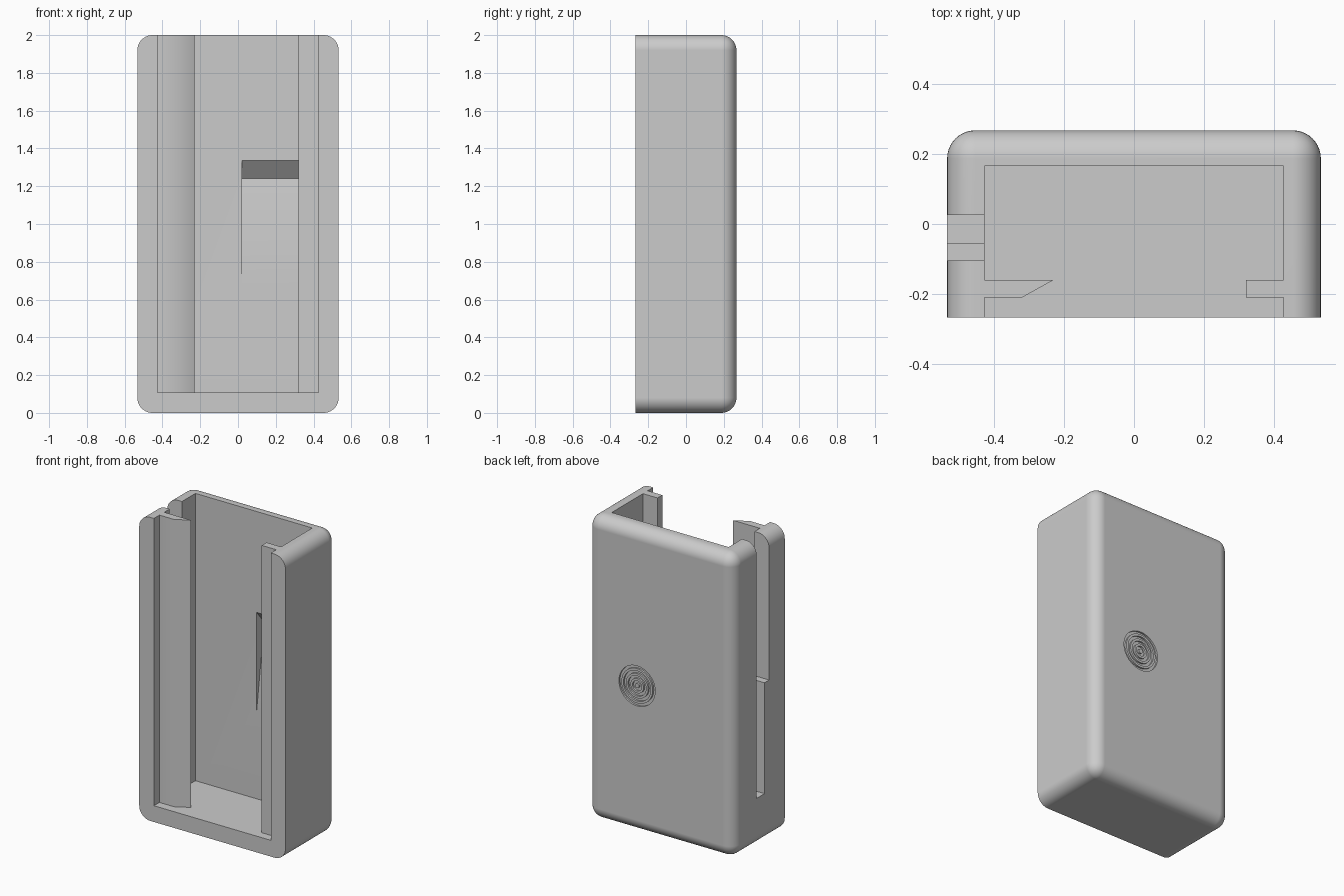
import bpy, bmesh, math
from mathutils import Matrix, Vector

if "Cube" in bpy.data.objects:
    bpy.data.objects.remove(bpy.data.objects["Cube"], do_unlink=True)

W, D, H = 1.066, 0.534, 2.0      # outer size
WALL, ROUND = 0.107, 0.08
IN_X, IN_Y = W / 2 - WALL, 0.165  # inner wall positions


def to_object(name, bm):
    bmesh.ops.recalc_face_normals(bm, faces=bm.faces)
    mesh = bpy.data.meshes.new(name)
    bm.to_mesh(mesh)
    bm.free()
    obj = bpy.data.objects.new(name, mesh)
    bpy.context.collection.objects.link(obj)
    return obj


def prism(name, points, axis, start, end):
    """Extrude a flat profile along x or z."""
    bm = bmesh.new()
    place = (lambda a, b: (start, a, b)) if axis == "x" else (lambda a, b: (a, b, start))
    face = bm.faces.new([bm.verts.new(place(a, b)) for a, b in points])
    moved = bmesh.ops.extrude_face_region(bm, geom=[face])["geom"]
    step = Vector((end - start, 0, 0)) if axis == "x" else Vector((0, 0, end - start))
    bmesh.ops.translate(bm, vec=step, verts=[v for v in moved if isinstance(v, bmesh.types.BMVert)])
    return to_object(name, bm)


def ring_cutter(name, radii, centre, half_depth, sides=48):
    """Concentric square-section rings whose axis runs along y."""
    bm = bmesh.new()
    for inner, outer in radii:
        section = [(inner, -half_depth), (outer, -half_depth), (outer, half_depth), (inner, half_depth)]
        loops = []
        for i in range(sides):
            t = math.tau * i / sides
            loops.append([bm.verts.new((r * math.cos(t), y, r * math.sin(t))) for r, y in section])
        for i in range(sides):
            a, b = loops[i], loops[(i + 1) % sides]
            for j in range(4):
                k = (j + 1) % 4
                bm.faces.new((a[j], a[k], b[k], b[j]))
    bmesh.ops.translate(bm, vec=centre, verts=bm.verts)
    return to_object(name, bm)


# Case block, rounded on every edge except around the flat front
bm = bmesh.new()
bmesh.ops.create_cube(bm, size=1, matrix=Matrix.Translation((0, 0, H / 2)) @ Matrix.Diagonal((W, D, H, 1)))
edges = [e for e in bm.edges if max(v.co.y for v in e.verts) > 0]
bmesh.ops.bevel(bm, geom=edges, offset=ROUND, segments=10, profile=0.5, affect="EDGES")
case = to_object("case", bm)

# Cavity profile, leaving a wedge rail on one side and a square rail on the other
cavity = prism("cavity_cutter", [
    (-IN_X, -0.4), (-IN_X, -0.21), (-0.32, -0.21), (-0.23, -0.16), (-IN_X, -0.16),
    (-IN_X, IN_Y), (IN_X, IN_Y),
    (IN_X, -0.16), (0.32, -0.16), (0.32, -0.21), (IN_X, -0.21), (IN_X, -0.4),
], "z", WALL, H + 0.2)

# Stepped side slot, wide above and narrow below
slot = prism("slot_cutter", [
    (0.025, 0.32), (0.025, H + 0.2), (-0.104, H + 0.2), (-0.104, 1.05), (-0.056, 1.05), (-0.056, 0.32),
], "x", -W / 2 - 0.1, -IN_X + 0.02)

# Ramped pocket in the inner back wall
pocket = prism("pocket_cutter", [
    (IN_Y - 0.02, 0.68), (IN_Y, 0.68), (IN_Y + 0.08, 1.24), (IN_Y, 1.335), (IN_Y - 0.02, 1.335),
], "x", 0.02, 0.32)

# Concentric grooves on the outer back
rings = ring_cutter("groove_cutter",
                    [(0.015 + 0.033 * i, 0.033 + 0.033 * i) for i in range(4)],
                    (0.17, D / 2, 0.965), 0.012)

bpy.context.view_layer.objects.active = case
for cutter in (cavity, slot, pocket, rings):
    mod = case.modifiers.new(cutter.name, "BOOLEAN")
    mod.operation = "DIFFERENCE"
    mod.solver = "EXACT"
    mod.object = cutter
    bpy.ops.object.modifier_apply(modifier=mod.name)
    bpy.data.objects.remove(cutter, do_unlink=True)

# Plain grey plastic
grey = bpy.data.materials.new("light grey plastic")
grey.use_nodes = True
colour = (0.6, 0.6, 0.6, 1)
grey.diffuse_color = colour
grey.node_tree.nodes["Principled BSDF"].inputs["Base Color"].default_value = colour
case.data.materials.clear()
case.data.materials.append(grey)

# Smooth rounds with crisp edges
bpy.ops.object.select_all(action="DESELECT")
case.select_set(True)
bpy.ops.object.shade_smooth_by_angle(angle=math.radians(30))
weighted = case.modifiers.new("even_shading", "WEIGHTED_NORMAL")
weighted.keep_sharp = True
